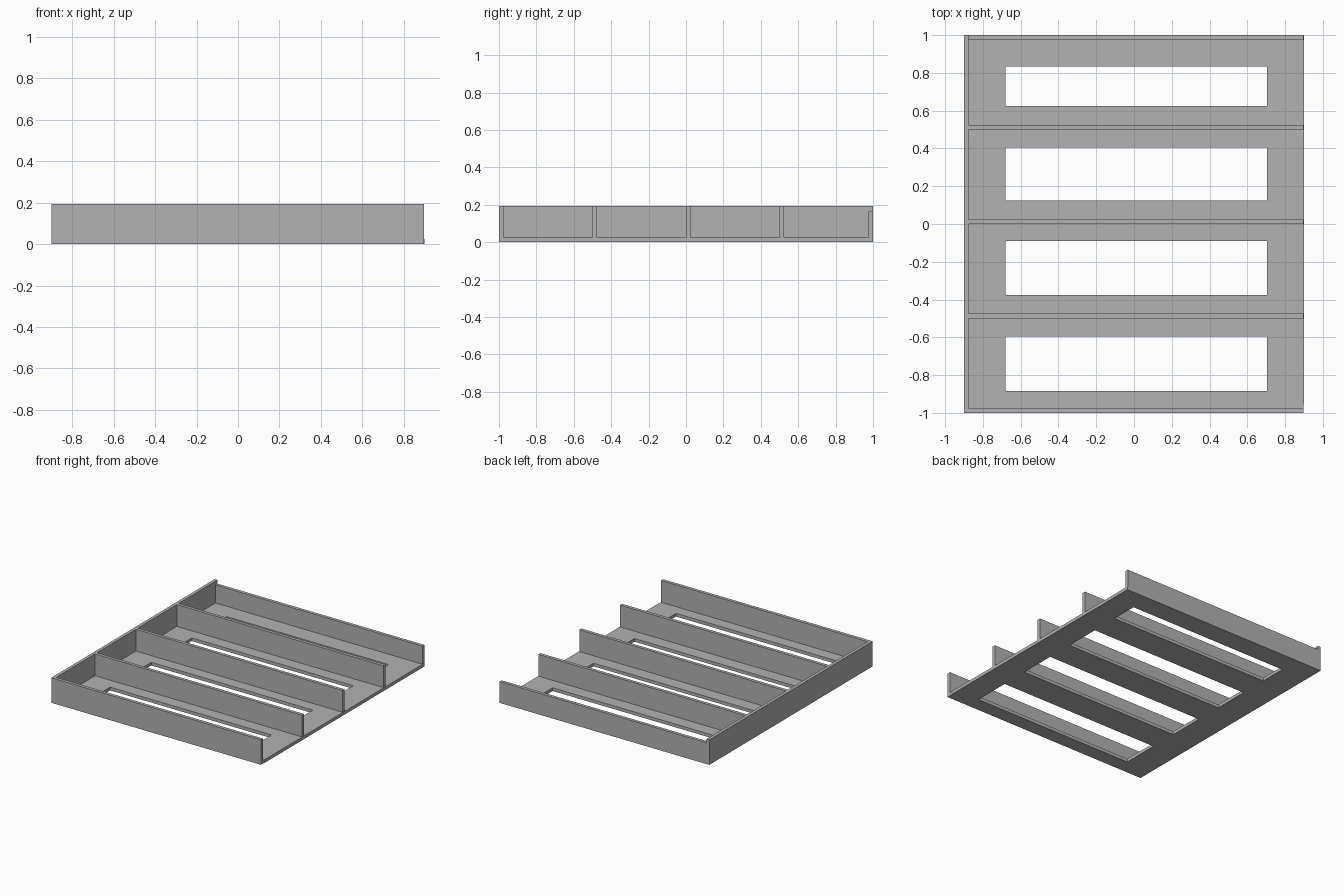
import bpy
import bmesh

if "Cube" in bpy.data.objects:
    bpy.data.objects.remove(bpy.data.objects["Cube"], do_unlink=True)

# One plain grey for the whole tray
grey = bpy.data.materials.new("matte_grey")
grey.use_nodes = True
colour = (0.445, 0.445, 0.445, 1)
grey.diffuse_color = colour
grey.node_tree.nodes["Principled BSDF"].inputs["Base Color"].default_value = colour

HALF_X, HALF_Y = 0.9, 1.0
THICK = 0.025
TOP, BACK_TOP = 0.194, 0.165
WALL_END = 0.897            # walls stop just short of the open edge
INNER_X = -HALF_X + THICK


def add_object(name, bm):
    bmesh.ops.recalc_face_normals(bm, faces=bm.faces)
    mesh = bpy.data.meshes.new(name)
    bm.to_mesh(mesh)
    bm.free()
    mesh.materials.append(grey)
    obj = bpy.data.objects.new(name, mesh)
    bpy.context.collection.objects.link(obj)
    return obj


def box(name, low, high):
    bm = bmesh.new()
    bmesh.ops.create_cube(bm, size=1)
    for v in bm.verts:
        v.co = [a + (c + 0.5) * (b - a) for a, b, c in zip(low, high, v.co)]
    return add_object(name, bm)


# Floor: a sheet of cells with the slots left out, extruded to thickness
slots = [(-0.885, -0.595), (-0.375, -0.09), (0.125, 0.405), (0.625, 0.835)]
notch_y = -0.95
xs = [-HALF_X, -0.68, 0.705, WALL_END, HALF_X]
ys = sorted([-HALF_Y, notch_y, HALF_Y] + [y for slot in slots for y in slot])
bm = bmesh.new()
grid = [[bm.verts.new((x, y, 0)) for y in ys] for x in xs]
for i in range(len(xs) - 1):
    for j in range(len(ys) - 1):
        in_slot = i == 1 and (ys[j], ys[j + 1]) in slots
        in_notch = xs[i] == WALL_END and ys[j] < notch_y
        if not in_slot and not in_notch:
            bm.faces.new((grid[i][j], grid[i + 1][j],
                          grid[i + 1][j + 1], grid[i][j + 1]))
bmesh.ops.delete(bm, geom=[v for v in bm.verts if not v.link_faces], context='VERTS')
sheet = bmesh.ops.extrude_face_region(bm, geom=bm.faces[:], use_keep_orig=True)
for v in sheet["geom"]:
    if isinstance(v, bmesh.types.BMVert):
        v.co.z = THICK
add_object("slotted_floor", bm)

# Closed side wall
box("side_wall", (-HALF_X, -HALF_Y, THICK), (INNER_X, HALF_Y, TOP))

# Front wall, three dividers and the lower back wall
walls = [("front_wall", -HALF_Y, TOP), ("front_divider", -0.5, TOP),
         ("middle_divider", 0, TOP), ("back_divider", 0.5, TOP),
         ("back_wall", HALF_Y - THICK, BACK_TOP)]
for name, y, top in walls:
    box(name, (INNER_X, y, THICK), (WALL_END, y + THICK, top))
